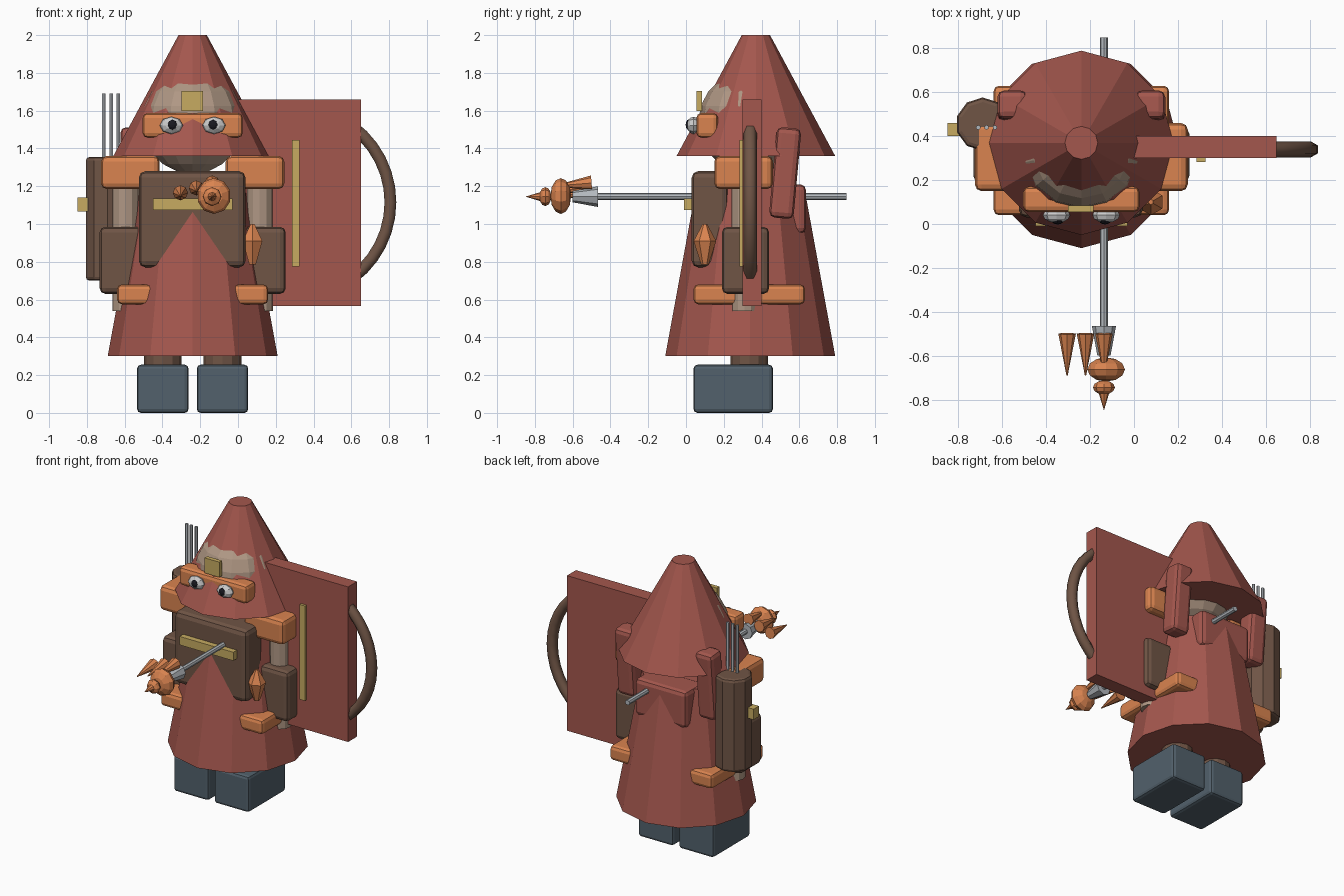
import bpy, bmesh, math
from mathutils import Matrix, Vector

if "Cube" in bpy.data.objects:
    bpy.data.objects.remove(bpy.data.objects["Cube"])

CX = -0.24  # body axis


def material(name, rgb):
    m = bpy.data.materials.new(name)
    m.diffuse_color = (*rgb, 1)
    m.use_nodes = True
    m.node_tree.nodes["Principled BSDF"].inputs["Base Color"].default_value = m.diffuse_color
    return m


RED = material("red_cloth", (0.37, 0.095, 0.075))
ORANGE = material("orange_trim", (0.70, 0.23, 0.08))
BROWN = material("brown_leather", (0.16, 0.09, 0.06))
GOLD = material("gold", (0.57, 0.41, 0.12))
TAN = material("tan_skin", (0.43, 0.31, 0.23))
SLATE = material("slate_boot", (0.085, 0.12, 0.15))
SILVER = material("silver", (0.45, 0.48, 0.51))
WHITE = material("eye_white", (0.8, 0.8, 0.8))
BLACK = material("pupil", (0.01, 0.01, 0.015))


def finish(name, bm, mat, matrix, bevel=0):
    bmesh.ops.recalc_face_normals(bm, faces=bm.faces)
    me = bpy.data.meshes.new(name)
    bm.to_mesh(me)
    bm.free()
    ob = bpy.data.objects.new(name, me)
    bpy.context.collection.objects.link(ob)
    me.materials.append(mat)
    ob.matrix_world = matrix
    if bevel:
        b = ob.modifiers.new("bevel", "BEVEL")
        b.width, b.segments = bevel, 2
        b.limit_method, b.angle_limit = 'ANGLE', math.radians(50)
    return ob


def box(name, mat, x, y, z, bevel=0, tilt=0):
    """Box from (min, max) ranges."""
    bm = bmesh.new()
    bmesh.ops.create_cube(bm, size=1)
    size = [r[1] - r[0] for r in (x, y, z)]
    bmesh.ops.scale(bm, vec=size, verts=bm.verts)
    mid = Vector([(r[0] + r[1]) / 2 for r in (x, y, z)])
    return finish(name, bm, mat, Matrix.Translation(mid) @ Matrix.Rotation(tilt, 4, 'X'), bevel)


def cone(name, mat, p, q, r1, r2, sides=12, bevel=0):
    """Cone or cylinder from point p to point q."""
    p, q = Vector(p), Vector(q)
    d = q - p
    bm = bmesh.new()
    bmesh.ops.create_cone(bm, cap_ends=True, segments=sides, radius1=r1, radius2=r2, depth=d.length)
    bmesh.ops.remove_doubles(bm, verts=bm.verts, dist=1e-5)
    return finish(name, bm, mat, Matrix.Translation((p + q) / 2) @ d.to_track_quat('Z', 'Y').to_matrix().to_4x4(), bevel)


def ball(name, mat, centre, radii, u=10, v=6, along_y=False):
    bm = bmesh.new()
    bmesh.ops.create_uvsphere(bm, u_segments=u, v_segments=v, radius=1)
    if along_y:
        bmesh.ops.rotate(bm, verts=bm.verts, matrix=Matrix.Rotation(math.pi / 2, 3, 'X'))
    bmesh.ops.scale(bm, vec=radii, verts=bm.verts)
    return finish(name, bm, mat, Matrix.Translation(centre))


# robe, head and hat
cone("robe", RED, (CX, 0.34, 0.3), (CX, 0.34, 1.2), 0.45, 0.285)
ball("head", TAN, (CX, 0.34, 1.54), (0.275, 0.275, 0.275), 14, 10)
cone("hat", RED, (CX, 0.37, 1.36), (CX, 0.37, 2.0), 0.42, 0.075)
box("back_cape", RED, (-0.44, -0.04), (0.42, 0.635), (0.95, 1.21), 0.03)

# chest panel and belt (robe pokes through both)
box("chest_panel", BROWN, (-0.525, 0.04), (0.03, 0.225), (0.77, 1.28), 0.035)
box("chest_bar", GOLD, (-0.45, -0.03), (-0.01, 0.04), (1.075, 1.135))
box("belt", ORANGE, (-0.64, 0.16), (0.04, 0.63), (0.575, 0.68), 0.025)

# face
box("brow_band", ORANGE, (-0.505, 0.025), (0.055, 0.17), (1.457, 1.587), 0.025)
box("hat_buckle", GOLD, (-0.3, -0.185), (0.055, 0.085), (1.598, 1.705))

# paired parts
for s, side in ((-1, "left"), (1, "right")):
    def span(c, w):
        return (CX + s * c - w / 2, CX + s * c + w / 2)
    box(side + "_boot", SLATE, span(0.158, 0.272), (0.04, 0.46), (0, 0.255), 0.02)
    cone(side + "_leg", BROWN, (CX + s * 0.158, 0.335, 0.2), (CX + s * 0.158, 0.335, 0.6), 0.1, 0.1)
    cone(side + "_arm", TAN, (CX + s * 0.355, 0.31, 0.54), (CX + s * 0.355, 0.31, 1.28), 0.07, 0.07)
    box(side + "_glove", BROWN, span(0.37, 0.245), (0.19, 0.44), (0.63, 0.985), 0.03)
    box(side + "_shoulder_pad", ORANGE, span(0.33, 0.31), (0.15, 0.46), (1.185, 1.36), 0.03)
    box(side + "_hanging_flap", RED, span(0.315, 0.135), (0.46, 0.59), (1.03, 1.51), 0.03, tilt=-0.09)
    ball(side + "_eye", WHITE, (CX + s * 0.113, 0.04, 1.522), (0.062, 0.035, 0.046), 8, 6, True)
    ball(side + "_pupil", BLACK, (CX + s * 0.108, 0.014, 1.525), (0.026, 0.016, 0.028), 8, 6, True)

# quiver with arrows
cone("quiver", BROWN, (-0.69, 0.455, 0.7), (-0.69, 0.455, 1.355), 0.122, 0.122, 10, 0.02)
box("quiver_buckle", GOLD, (-0.85, -0.795), (0.40, 0.46), (1.065, 1.14))
for i, x in enumerate((-0.71, -0.672, -0.634)):
    cone(f"arrow_{i}", SILVER, (x, 0.44, 1.2), (x, 0.44, 1.69), 0.011, 0.011, 6)

# shield slab with strip and bowed handle
box("shield", RED, (-0.03, 0.65), (0.30, 0.40), (0.565, 1.66))
box("shield_strip", GOLD, (0.285, 0.325), (0.282, 0.32), (0.775, 1.445))
cu = bpy.data.curves.new("bow_handle", 'CURVE')
cu.dimensions = '3D'
cu.bevel_depth, cu.bevel_resolution, cu.use_fill_caps = 0.036, 1, True
sp = cu.splines.new('POLY')
sp.points.add(12)
for i, pt in enumerate(sp.points):
    a = math.radians(-54 + 9 * i)
    pt.co = (0.307 + 0.5 * math.cos(a), 0.34, 1.115 + 0.5 * math.sin(a), 1)
cu.materials.append(BROWN)
bow = bpy.data.objects.new("bow_handle", cu)
bpy.context.collection.objects.link(bow)

# hanging gem
cone("gem_top", ORANGE, (0.077, 0.1, 0.91), (0.077, 0.1, 1.0), 0.06, 0.012, 6)
cone("gem_bottom", ORANGE, (0.077, 0.1, 0.91), (0.077, 0.1, 0.785), 0.06, 0.02, 6)

# staff lying front to back, with ornate head
SX, SZ = -0.137, 1.145
cone("staff_shaft", SILVER, (SX, 0.85, SZ), (SX, -0.55, SZ), 0.018, 0.018, 8)
cone("staff_collar", SILVER, (SX, -0.465, SZ), (SX, -0.6, SZ), 0.055, 0.03, 8)
ball("staff_knob", ORANGE, (SX + 0.01, -0.663, 1.148), (0.09, 0.055, 0.095), 10, 6, True)
ball("staff_small_knob", ORANGE, (SX, -0.745, SZ), (0.05, 0.032, 0.05), 8, 6, True)
cone("staff_tip", ORANGE, (SX, -0.76, SZ), (SX, -0.85, SZ), 0.027, 0, 8)
for i in range(3):
    x, z = -0.305 + 0.084 * i, 1.165 + 0.026 * i
    cone(f"staff_spike_{i}", ORANGE, (x, -0.5, z), (x, -0.69, z - 0.015), 0.04, 0.003, 8)
